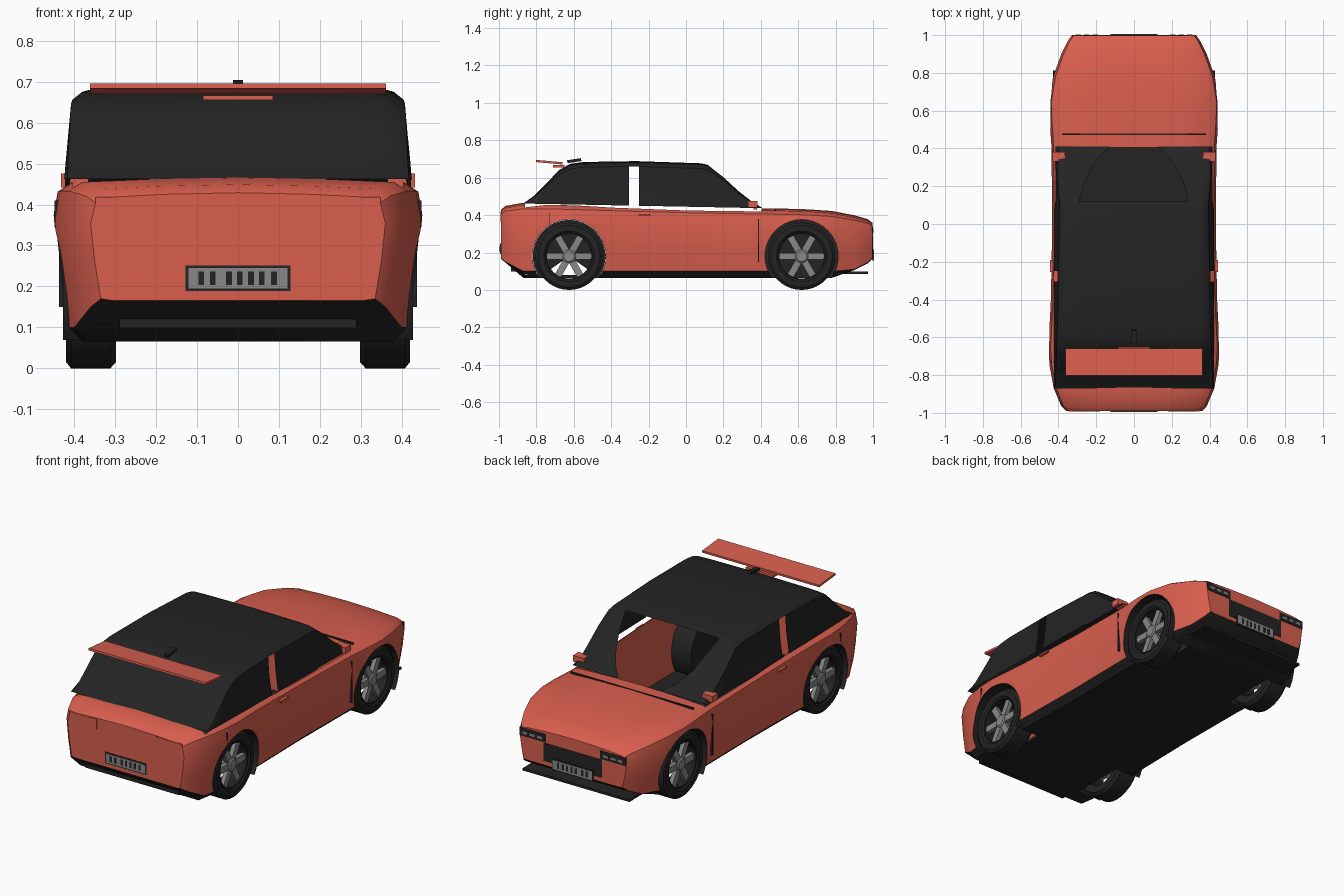
import bpy, bmesh, math
from mathutils import Matrix, Vector

if "Cube" in bpy.data.objects:
    bpy.data.objects.remove(bpy.data.objects["Cube"])


def material(name, col):
    m = bpy.data.materials.new(name)
    m.diffuse_color = (*col, 1)
    m.use_nodes = True
    m.node_tree.nodes["Principled BSDF"].inputs["Base Color"].default_value = m.diffuse_color
    return m


RED = material("coral_red", (0.69, 0.112, 0.076))
BLACK = material("black", (0.017, 0.017, 0.017))
GREY = material("grey", (0.25, 0.25, 0.25))


def finish(name, bm, mats, angle=35):
    bmesh.ops.recalc_face_normals(bm, faces=bm.faces)
    me = bpy.data.meshes.new(name)
    bm.to_mesh(me)
    bm.free()
    ob = bpy.data.objects.new(name, me)
    bpy.context.collection.objects.link(ob)
    for m in mats:
        me.materials.append(m)
    smooth(ob, angle)
    return ob


def smooth(ob, angle):
    bpy.ops.object.select_all(action='DESELECT')
    ob.select_set(True)
    bpy.context.view_layer.objects.active = ob
    bpy.ops.object.shade_smooth_by_angle(angle=math.radians(angle))


def box(name, x, y, z, mat, tilt=0.0):
    """Box from (min, max) ranges, optionally tilted about x."""
    bm = bmesh.new()
    size = [r[1] - r[0] for r in (x, y, z)]
    mid = Vector([(r[0] + r[1]) / 2 for r in (x, y, z)])
    bmesh.ops.create_cube(bm, size=1, matrix=Matrix.Translation(mid) @
                          Matrix.Rotation(tilt, 4, 'X') @ Matrix.Diagonal((*size, 1)))
    return finish(name, bm, [mat])


def lathe(name, profile, y, z, mat, a0=0, a1=360, n=40, closed=True):
    """Revolve (x, radius) points around a sideways axle at (y, z)."""
    bm = bmesh.new()
    full = a1 - a0 == 360
    rings = []
    for i in range(n if full else n + 1):
        a = math.radians(a0 + (a1 - a0) * i / n)
        rings.append([bm.verts.new((x, y + r * math.cos(a), z + r * math.sin(a))) for x, r in profile])
    k = len(profile)
    for i in range(n):
        p, q = rings[i], rings[(i + 1) % len(rings)]
        for j in range(k if closed else k - 1):
            bm.faces.new((p[j], p[(j + 1) % k], q[(j + 1) % k], q[j]))
    bmesh.ops.remove_doubles(bm, verts=bm.verts, dist=1e-5)
    return finish(name, bm, [mat])


AXLES = {"rear": -0.625, "front": 0.618}
WZ, ARCH = 0.18, 0.196

# ---- body shell: (y, half width, lower edge, top height) stations ----
stations = [(-0.99, .36, .17, .425), (-0.965, .385, .15, .445), (-0.87, .425, .10, .462),
            (-0.75, .447, .10, .462), (-0.65, .453, .10, .46), (-0.4, .44, .10, .452),
            (0, .433, .10, .44), (0.41, .437, .10, .432), (0.55, .447, .10, .43),
            (0.65, .449, .10, .427), (0.78, .428, .10, .418), (0.9, .385, .11, .395),
            (0.97, .35, .145, .375), (0.998, .33, .17, .355)]
bm = bmesh.new()
rings = []
for y, w, zb, zt in stations:
    h = zt - zb
    zu = zb - 0.035 if zb < 0.105 else zb - 0.004
    half = [(w * .86, zu), (w - .025, zb), (w - .01, zb + h * .35), (w, zb + h * .72),
            (w - .012, zb + h * .92), (w - .045, zt - .007), (w * .5, zt)]
    loop = half + [(0, zt + .004)] + [(-x, z) for x, z in reversed(half)]
    rings.append([bm.verts.new((x, y, z)) for x, z in loop])
for p, q in zip(rings, rings[1:]):
    for j in range(len(p)):
        k = (j + 1) % len(p)
        bm.faces.new((p[j], p[k], q[k], q[j]))
bm.faces.new(rings[0])
bm.faces.new(rings[-1])
body = finish("body", bm, [RED, BLACK])

# cutters: cabin hollow (wider at the top) and wheel arches
cutters = [box("cabin_cutter", (-.41, .41), (-.862, .405), (.08, .6), RED)]
for v in cutters[0].data.vertices:
    if v.co.z < .1:
        v.co.x *= .94
for y in AXLES.values():
    for s in (1, -1):
        cutters.append(lathe("arch_cutter", [(s * .27, 0), (s * .27, ARCH), (s * .6, ARCH), (s * .6, 0)],
                             y, WZ, RED, closed=False))
for c in cutters:
    c.hide_render = True
    mod = body.modifiers.new("cut", 'BOOLEAN')
    mod.operation, mod.solver, mod.object = 'DIFFERENCE', 'EXACT', c
    bpy.context.view_layer.objects.active = body
    bpy.ops.object.modifier_apply(modifier=mod.name)
    bpy.data.objects.remove(c)

# underside, floor and arch walls are black
for f in body.data.polygons:
    pts = [body.data.vertices[i].co for i in f.vertices]
    in_arch = any(all(math.hypot(p.y - y, p.z - WZ) < ARCH + .003 for p in pts) for y in AXLES.values())
    under = f.normal.z < -.4 and f.center.z < .2
    floor = f.normal.z > .9 and f.center.z < .15
    f.material_index = int(in_arch or under or floor)
smooth(body, 35)

# ---- cabin: (y, roof height, edge half width, inner column half width) ----
rows = [(.41, .437, .40, .13), (.35, .475, .402, .19), (.28, .53, .404, .235), (.20, .605, .402, .268),
        (.12, .668, .395, .29), (.08, .677, .395, .29), (-.25, .688, .40, .29), (-.305, .688, .40, .29),
        (-.55, .684, .405, .29), (-.62, .674, .408, .29), (-.68, .64, .41, .29), (-.75, .565, .413, .29),
        (-.81, .505, .415, .29), (-.87, .462, .417, .29)]
bm = bmesh.new()
grid = []
for y, z, w, hole in rows:
    base = .445 - .0195 * y
    d = min(1, max(0, (z - base) / .2))
    ze = z - .028 * d
    half = [(.423 if y < .1 else .415, min(base, ze)), (w + .008, (ze + min(base, ze)) / 2), (w, ze),
            (w - .02, z - .012 * d), (.355, z - .006 * d), (hole, z - .003 * d)]
    line = half + [(0, z)] + [(-x, zz) for x, zz in reversed(half)]
    grid.append([bm.verts.new((x, y, zz)) for x, zz in line])
for i, (p, q) in enumerate(zip(grid, grid[1:])):
    for j in range(len(p) - 1):
        windscreen_hole = i < 4 and j in (5, 6)
        pillar_gap = i == 6 and j in (0, 1, 10, 11)
        if not (windscreen_hole or pillar_gap):
            bm.faces.new((p[j], p[j + 1], q[j + 1], q[j]))
bmesh.ops.remove_doubles(bm, verts=bm.verts, dist=1e-4)
finish("cabin", bm, [BLACK], 30)

# ---- wheels and arch liners ----
for end, y in AXLES.items():
    for s in (1, -1):
        lathe(end + "_tyre", [(s * x, r) for x, r in
              [(.30, .125), (.298, .165), (.312, .18), (.408, .18), (.42, .165), (.42, .135), (.412, .125)]],
              y, WZ, BLACK)
        lathe(end + "_rim", [(s * x, r) for x, r in [(.33, .126), (.411, .126), (.411, .119), (.33, .119)]],
              y, WZ, BLACK)
        lathe(end + "_hub", [(s * x, r) for x, r in [(.36, 0), (.36, .036), (.402, .036), (.408, .028), (.408, 0)]],
              y, WZ, GREY, n=20, closed=False)
        bm = bmesh.new()
        for k in range(6):
            turn = Matrix.Translation((s * .388, y, WZ)) @ Matrix.Rotation(k * math.pi / 3, 4, 'X')
            bmesh.ops.create_cube(bm, size=1, matrix=turn @ Matrix.Translation((0, .074, 0)) @
                                  Matrix.Diagonal((.024, .096, .036, 1)))
        finish(end + "_spokes", bm, [GREY])
        lathe(end + "_arch_liner", [(s * .272, 0), (s * .272, .194), (s * .428, .194)],
              y, WZ, BLACK, a0=-35, a1=215, closed=False)

# ---- roof spoiler, high brake light, aerial ----
box("spoiler", (-.362, .362), (-.803, -.66), (.677, .689), RED, -.09)
box("high_brake_light", (-.086, .086), (-.71, -.65), (.655, .667), RED)
box("aerial", (-.012, .012), (-.635, -.56), (.683, .699), BLACK, .15)

# ---- bumper lips ----
box("rear_lip", (-.29, .29), (-.935, -.84), (.098, .122), BLACK)
box("front_lip", (-.33, .33), (.84, .972), (.085, .098), BLACK)

# ---- hood seam, grille ----
box("hood_seam", (-.38, .38), (.472, .48), (.426, .4365), BLACK)
box("grille", (-.18, .18), (.994, 1.001), (.19, .29), BLACK)

# ---- number plates with plain bars ----
for end, y, d, z in (("rear", -.99, -1, .22), ("front", 1.0, 1, .187)):
    def layer(name, hw, hh, a, b, mat, x=0):
        lo, hi = sorted((y + d * a, y + d * b))
        box(end + name, (x - hw, x + hw), (lo, hi), (z - hh, z + hh), mat)
    layer("_plate_frame", .128, .031, -.002, .003, BLACK)
    layer("_plate", .121, .025, .002, .005, GREY)
    for x in (-.09, -.062, -.022, .004, .032, .058, .088):
        layer("_plate_bar", .007, .016, .004, .006, BLACK, x)

# ---- paired details ----
for s in (1, -1):
    def pair(name, x, y, z, mat):
        box(name, sorted((s * x[0], s * x[1])), y, z, mat)
    pair("tail_light", (.18, .348), (-.993, -.986), (.362, .419), RED)
    pair("headlight", (.17, .329), (.994, 1.001), (.295, .34), BLACK)
    for x in (.19, .235, .28):
        pair("headlight_lamp", (x, x + .03), (1.0, 1.003), (.308, .322), GREY)
    pair("mirror", (.365, .432), (.332, .382), (.442, .476), RED)
    pair("mirror_arm", (.345, .38), (.36, .38), (.43, .455), RED)
    pair("door_handle", (.43, .446), (-.255, -.19), (.397, .406), RED)
    pair("door_seam", (.425, .4375), (.384, .389), (.15, .38), BLACK)
    pair("fuel_seam", (.44, .448), (-.733, -.729), (.345, .41), BLACK)
